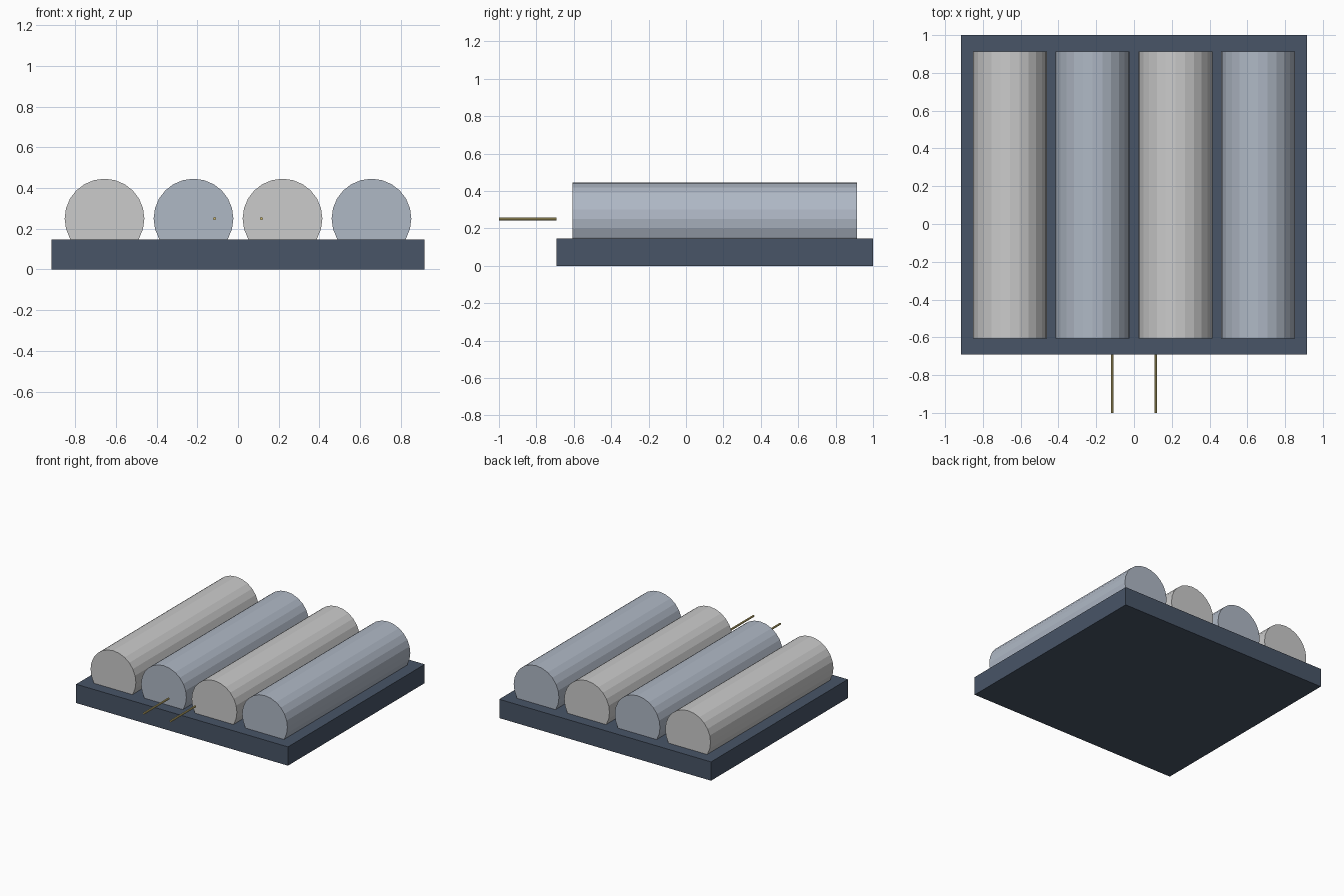
import bpy, math

if "Cube" in bpy.data.objects:
    bpy.data.objects.remove(bpy.data.objects["Cube"])


def material(name, rgb):
    m = bpy.data.materials.new(name)
    m.diffuse_color = (*rgb, 1)
    m.use_nodes = True
    m.node_tree.nodes["Principled BSDF"].inputs["Base Color"].default_value = m.diffuse_color
    return m


NAVY = material("navy_plastic", (0.065, 0.09, 0.135))
SILVER = material("silver_metal", (0.6, 0.6, 0.61))
BLUE = material("blue_grey_metal", (0.43, 0.48, 0.56))
GOLD = material("wire_yellow", (0.65, 0.53, 0.2))


def rod(name, x, z, y0, y1, radius, sides, mat):
    # Flat-faced cylinder lying along y
    bpy.ops.mesh.primitive_cylinder_add(
        vertices=sides, radius=radius, depth=y1 - y0,
        location=(x, (y0 + y1) / 2, z), rotation=(math.pi / 2, 0, 0))
    ob = bpy.context.object
    ob.name = name
    ob.data.materials.append(mat)


# Tray holding the cells
bpy.ops.mesh.primitive_cube_add(size=1, location=(0, 0.154, 0.0735))
tray = bpy.context.object
tray.name = "tray"
tray.scale = (1.834, 1.692, 0.147)
tray.data.materials.append(NAVY)

# Four cells sunk into the tray, alternating colours
for i in range(4):
    rod(f"cell_{i + 1}", (i - 1.5) * 0.4375, 0.25, -0.606, 0.914, 0.196, 24,
        BLUE if i % 2 else SILVER)

# Two lead wires at the front
for side, x in (("left", -0.115), ("right", 0.115)):
    rod(f"{side}_wire", x, 0.25, -1.0, -0.692, 0.0075, 8, GOLD)
